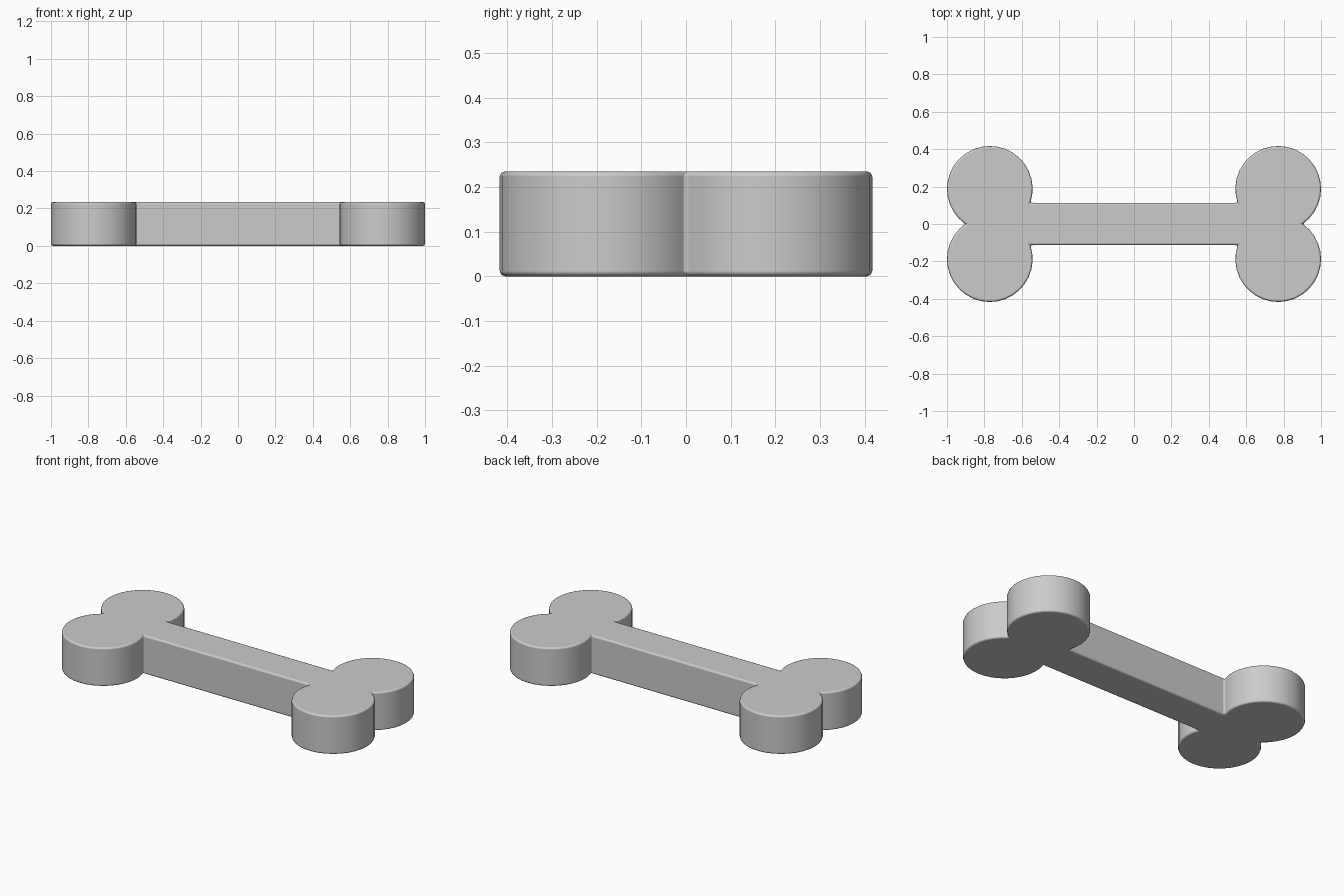
import bpy, bmesh, math

if "Cube" in bpy.data.objects:
    bpy.data.objects.remove(bpy.data.objects["Cube"])

LOBE_X, LOBE_Y, RADIUS = 0.771, 0.188, 0.229
SHAFT_HALF, HEIGHT, STEPS = 0.113, 0.235, 23

# Single grey material
grey = bpy.data.materials.new("plain grey")
grey.use_nodes = True
colour = (0.6, 0.6, 0.6, 1)
grey.diffuse_color = colour
grey.node_tree.nodes["Principled BSDF"].inputs["Base Color"].default_value = colour

# One lobe arc, from the end notch round to the shaft
start = -math.asin(LOBE_Y / RADIUS)
end = math.pi + math.asin((LOBE_Y - SHAFT_HALF) / RADIUS)
angles = [start + (end - start) * i / STEPS for i in range(STEPS + 1)]
arc = [(LOBE_X + RADIUS * math.cos(a), LOBE_Y + RADIUS * math.sin(a)) for a in angles]

# Mirror the arc into a closed bone outline
back = arc + [(-x, y) for x, y in reversed(arc)]
outline = back + [(x, -y) for x, y in reversed(back)][1:-1]

# Extrude the outline to full height
bm = bmesh.new()
base = bm.faces.new([bm.verts.new((x, y, 0)) for x, y in outline])
top = bmesh.ops.extrude_face_region(bm, geom=[base], use_keep_orig=True)["geom"]
bmesh.ops.translate(bm, vec=(0, 0, HEIGHT),
                    verts=[v for v in top if isinstance(v, bmesh.types.BMVert)])
bmesh.ops.recalc_face_normals(bm, faces=bm.faces)
mesh = bpy.data.meshes.new("bone")
bm.to_mesh(mesh)
bm.free()
mesh.materials.append(grey)
bone = bpy.data.objects.new("bone", mesh)
bpy.context.collection.objects.link(bone)

# Smooth walls and softly bevelled rims
bpy.ops.object.select_all(action='DESELECT')
bone.select_set(True)
bpy.context.view_layer.objects.active = bone
bpy.ops.object.shade_smooth()
bevel = bone.modifiers.new("rim bevel", 'BEVEL')
bevel.width = 0.012
bevel.segments = 2
bevel.limit_method = 'ANGLE'
bevel.angle_limit = math.radians(35)
bevel.harden_normals = True
